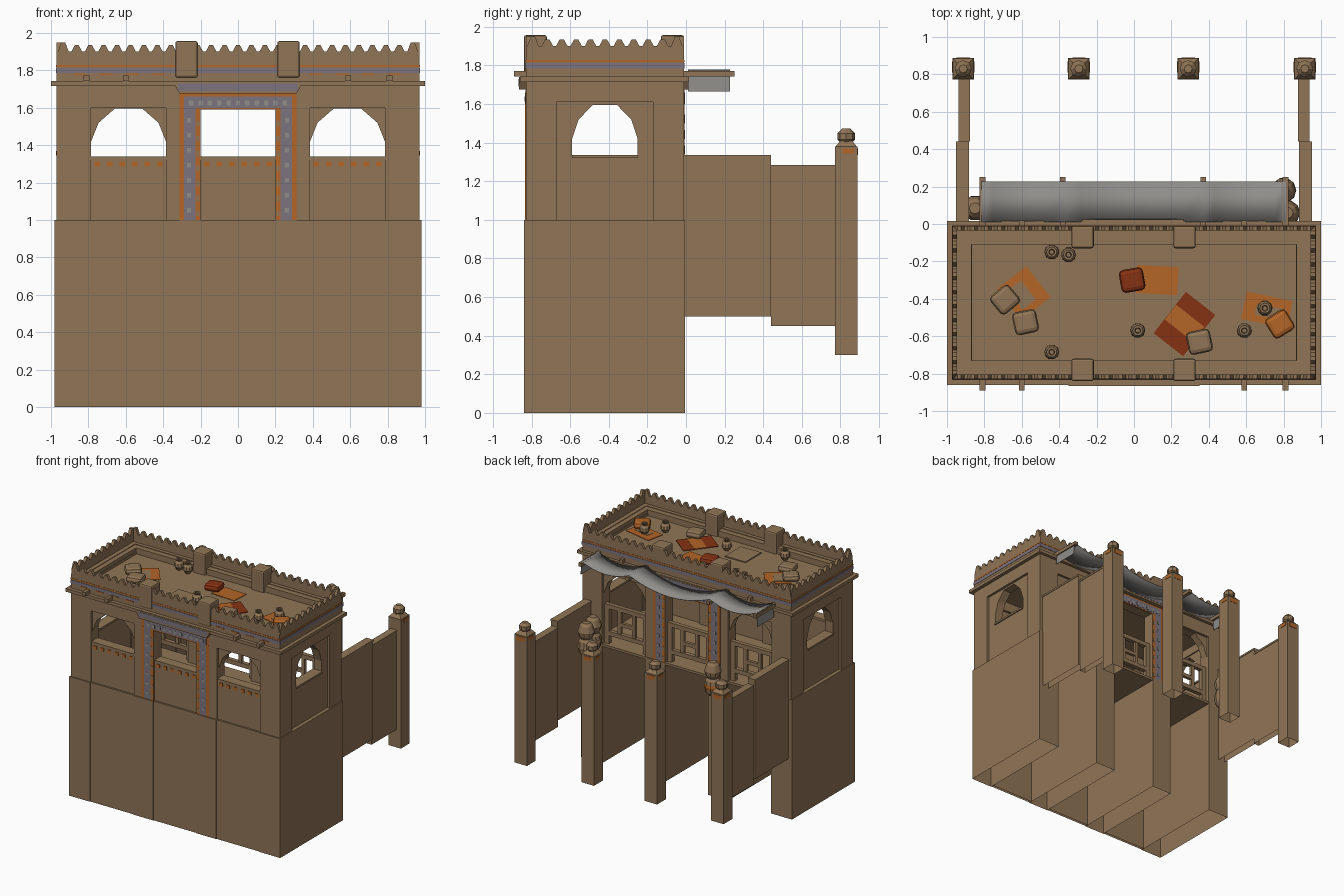
import bpy, bmesh, math
from mathutils import Matrix

if "Cube" in bpy.data.objects:
    bpy.data.objects.remove(bpy.data.objects["Cube"])

def mat(name, r, g, b):
    m = bpy.data.materials.new(name)
    f = lambda c: ((c / 255 + 0.055) / 1.055) ** 2.4
    m.diffuse_color = (f(r), f(g), f(b), 1)
    m.use_nodes = True
    m.node_tree.nodes["Principled BSDF"].inputs["Base Color"].default_value = m.diffuse_color
    return m

CLAY = mat("clay brown", 144, 117, 86)
ORANGE = mat("orange", 179, 102, 39)
RED = mat("rust red", 134, 50, 20)
PURPLE = mat("dusty purple", 124, 115, 126)
GREY = mat("cloth grey", 143, 141, 137)

def finish(name, bm, m, loc=(0, 0, 0), rot=0):
    bmesh.ops.recalc_face_normals(bm, faces=bm.faces)
    me = bpy.data.meshes.new(name)
    bm.to_mesh(me)
    bm.free()
    me.materials.append(m)
    o = bpy.data.objects.new(name, me)
    bpy.context.collection.objects.link(o)
    o.location = loc
    o.rotation_euler[2] = math.radians(rot)
    return o

def box(name, x0, x1, y0, y1, z0, z1, m=CLAY, rot=0, bevel=0, hollow=False):
    bm = bmesh.new()
    bmesh.ops.create_cube(bm, size=1, matrix=Matrix.Diagonal((x1 - x0, y1 - y0, z1 - z0, 1)))
    if hollow:  # open underside
        bmesh.ops.recalc_face_normals(bm, faces=bm.faces)
        bmesh.ops.delete(bm, geom=[f for f in bm.faces if f.normal.z < -.5], context='FACES')
    o = finish(name, bm, m, ((x0 + x1) / 2, (y0 + y1) / 2, (z0 + z1) / 2), rot)
    if bevel:
        b = o.modifiers.new("bevel", 'BEVEL')
        b.width, b.segments = bevel, 2
    return o

def prism(name, pts, axis, a, b, m=CLAY):
    # profile in (x,z) pushed along y, or in (y,z) pushed along x
    bm = bmesh.new()
    put = (lambda p, t: (p[0], t, p[1])) if axis == 'y' else (lambda p, t: (t, p[0], p[1]))
    f = bm.faces.new([bm.verts.new(put(p, a)) for p in pts])
    r = bmesh.ops.extrude_face_region(bm, geom=[f])
    d = (0, b - a, 0) if axis == 'y' else (b - a, 0, 0)
    bmesh.ops.translate(bm, vec=d, verts=[v for v in r['geom'] if isinstance(v, bmesh.types.BMVert)])
    return finish(name, bm, m)

def lathe(name, prof, loc, m=CLAY, n=10):
    bm = bmesh.new()
    rings = [[bm.verts.new((r * math.cos(2 * math.pi * i / n), r * math.sin(2 * math.pi * i / n), z))
              for i in range(n)] for r, z in prof]
    for a, b in zip(rings, rings[1:]):
        for i in range(n):
            bm.faces.new((a[i], a[(i + 1) % n], b[(i + 1) % n], b[i]))
    bm.faces.new(rings[0])
    bm.faces.new(rings[-1])
    return finish(name, bm, m, loc)

def arch(name, c, half, axis, a, b):
    # spandrel plate with a faceted arch cut from its lower edge
    q = [(-1, 1.42), (-.8, 1.52), (-.37, 1.595), (.37, 1.595), (.8, 1.52), (1, 1.42)]
    pts = [(c - half, 1.61)] + [(c + half * u, z) for u, z in q] + [(c + half, 1.61)]
    prism(name, pts, axis, a, b)

# base: four deep piers, open below, with thin front panels between, and the floor
piers = [(-.98, -.785), (-.385, -.2), (.2, .385), (.785, .98)]
for a, b in piers:
    box("base_pier", a, b, -.84, -.005, 0, 1, hollow=True)
for p, q in zip(piers, piers[1:]):
    box("base_panel", p[1], q[0], -.835, -.815, 0, 1, hollow=True)
box("floor", -.97, .97, -.83, -.01, .98, 1.0)

# upper storey front and back walls
for y0, y1, face in ((-.83, -.73, -1), (-.11, -.01, 1)):
    for a, b in piers:
        box("wall_pier", max(a, -.97), min(b, .97), y0, y1, 1, 1.61)
    box("wall_top", -.97, .97, y0, y1, 1.6, 1.83)
    for c in (-.585, .585):
        arch("window_arch", c, .2, 'y', y0 + .02, y1 - .02)
    yo = y0 if face < 0 else y1
    def plate(name, x0, x1, z0, z1, m, t):
        box(name, x0, x1, min(yo, yo + face * t), max(yo, yo + face * t), z0, z1, m)
    # painted door surround
    for s in (-1, 1):
        for n, u, v, m in (("outer_border", .288, .312, ORANGE), ("painted_band", .228, .288, PURPLE),
                           ("inner_border", .2, .228, ORANGE)):
            plate(n, min(s * u, s * v), max(s * u, s * v), 1.0, 1.6, m, .003)
        for i in range(7):
            plate("band_spot", s * .262 - .01, s * .262 + .01, 1.04 + i * .08, 1.065 + i * .08, GREY, .005)
            plate("border_spot", s * .214 - .009, s * .214 + .009, 1.02 + i * .08, 1.05 + i * .08, CLAY, .005)
    plate("lintel_border", -.312, .312, 1.59, 1.675, ORANGE, .002)
    plate("lintel_band", -.288, .288, 1.6, 1.66, PURPLE, .004)
    for i in range(11):
        plate("lintel_spot", -.262 + i * .05, -.238 + i * .05, 1.612, 1.64, GREY, .006)
    hood = [(-.312, 1.675), (.312, 1.675), (.35, 1.74), (-.35, 1.74)]
    prism("door_hood", hood, 'y', yo, yo + face * .035)
    plate("hood_band", -.32, .32, 1.69, 1.73, PURPLE, .037)

# front parapets with painted spots, and back railings
for a, b in ((-.785, -.385), (-.2, .2), (.385, .785)):
    box("front_parapet", a, b, -.82, -.75, 1, 1.32)
    box("parapet_sill", a, b, -.825, -.74, 1.32, 1.34)
    for i in range(6):
        x = a + (b - a) * (i + .5) / 6
        box("parapet_spot", x - .015, x + .015, -.825, -.82, 1.285, 1.312, ORANGE)
    for z in (1.07, 1.295):
        box("railing_bar", a, b, -.075, -.04, z, z + .035)
    for i in (1, 2):
        x = a + (b - a) * i / 3
        box("railing_post", x - .015, x + .015, -.07, -.045, 1.1, 1.3)
    box("railing_cross_bar", a + .13, b - .13, -.07, -.045, 1.17, 1.2)
    for x in (a + .02, b - .02):
        box("railing_end_post", x - .02, x + .02, -.075, -.04, 1, 1.33)

# side walls with a shallow panel and an arched window
for s in (-1, 1):
    def side(name, y0, y1, z0, z1, o=.97, t=.1, m=CLAY):
        box(name, min(s * o, s * (o - t)), max(s * o, s * (o - t)), y0, y1, z0, z1, m)
    side("side_pier", -.83, -.67, 1, 1.83)
    side("side_pier", -.17, -.01, 1, 1.83)
    side("side_top", -.67, -.17, 1.61, 1.83)
    side("side_panel", -.67, -.59, 1, 1.61, .95, .07)
    side("side_panel", -.25, -.17, 1, 1.61, .95, .07)
    side("side_parapet", -.59, -.25, 1, 1.32, .95, .07)
    side("side_sill", -.59, -.25, 1.32, 1.335, .96, .09)
    arch("side_arch", -.42, .17, 'x', s * .88, s * .95)

# roof, inner ledges and cornice
box("roof", -.95, .95, -.82, -.02, 1.68, 1.78)
def ring(name, x, y0, y1, t, z0, z1, m=CLAY):
    for s in (-1, 1):
        box(name, min(s * x, s * (x - t)), max(s * x, s * (x - t)), y0, y1, z0, z1, m)
    box(name, -x + t, x - t, y0, y0 + t, z0, z1, m)
    box(name, -x + t, x - t, y1 - t, y1, z0, z1, m)
ring("inner_ledge", .91, -.775, -.065, .045, 1.75, 1.80)
ring("upper_ledge", .95, -.815, -.025, .04, 1.75, 1.835)
ring("cornice", 1.0, -.86, .015, .06, 1.715, 1.742)
ring("purple_frieze", .973, -.833, -.007, .02, 1.785, 1.812, PURPLE)
ring("orange_line", .972, -.832, -.008, .02, 1.818, 1.828, ORANGE)
for i in range(-6, 7):
    if abs(i) > 2:
        box("frieze_dash", i * .14 - .04, i * .14 + .03, -.8335, -.82, 1.774, 1.783, ORANGE)

# crenellated parapet: one toothed profile per side
def teeth(a, b, n):
    w = (b - a) / n
    pts = [(b, 1.82), (a, 1.82)]
    for i in range(n):
        x, h = a + w * i, 1.95 if i in (0, n - 1) else 1.935
        pts += [(x + w * .1, 1.9), (x + w * .36, h), (x + w * .64, h), (x + w * .9, 1.9)]
    return pts
for y in (-.83, -.035):
    prism("crenellation", teeth(-.97, .97, 27), 'y', y, y + .025)
for x in (-.97, .945):
    prism("crenellation", teeth(-.83, -.01, 11), 'x', x, x + .025)
for x in (-.275, .27):
    for y in (-.78, -.07):
        box("roof_block", x - .06, x + .06, y - .06, y + .06, 1.76, 1.957, bevel=.012)

# beam ends
for x in (-.81, -.6, .59, .81):
    box("front_beam", x - .015, x + .015, -.89, -.8, 1.742, 1.772)
    box("back_beam_end", x - .015, x + .015, -.05, .02, 1.742, 1.772)
for x in (-.81, -.38, .37, .81):
    box("awning_beam", x - .015, x + .015, -.05, .25, 1.742, 1.77)

# awning: cloth sagging between the beams, with hanging ends
top = [(-.825, 1.665), (-.815, 1.775)]
anchors = [-.81, -.38, .37, .81]
for a, b, sag in zip(anchors, anchors[1:], (.05, .08, .05)):
    top += [(a + (b - a) * i / 8, 1.778 - 4 * sag * (i / 8) * (1 - i / 8)) for i in range(8)]
top += [(.812, 1.775), (.82, 1.665)]
bm = bmesh.new()
rows = [[bm.verts.new((x, y, z)) for x, z in top] for y in (.01, .228)]
for i in range(len(top) - 1):
    bm.faces.new((rows[0][i], rows[0][i + 1], rows[1][i + 1], rows[1][i]))
awning = finish("awning", bm, GREY)
for p in awning.data.polygons:
    p.use_smooth = 0 < p.index < len(top) - 2
awning.modifiers.new("thickness", 'SOLIDIFY').thickness = .004

# yard walls and posts
for s in (-1, 1):
    for n, c, h, y0, y1, z0, z1 in (("near", .917, .03, -.01, .44, .5, 1.32), ("near_cap", .917, .034, -.01, .44, 1.32, 1.335),
                                    ("far", .907, .026, .44, .78, .45, 1.27), ("far_cap", .907, .03, .44, .78, 1.27, 1.285)):
        box("yard_wall_" + n, s * c - h, s * c + h, y0, y1, z0, z1, hollow=n in ("near", "far"))
for x in (-.913, -.295, .29, .913):
    box("yard_post", x - .058, x + .058, .772, .888, .3, 1.38, hollow=True)
    box("post_paint", x - .035, x + .035, .884, .891, 1.335, 1.37, ORANGE)
    for s in (-1, 1):
        box("post_paint", x + s * .058 - .003, x + s * .058 + .003, .81, .87, 1.345, 1.37, ORANGE)
    bm = bmesh.new()
    bmesh.ops.create_cone(bm, segments=4, radius1=.08, radius2=.045, depth=.03, cap_ends=True,
                          matrix=Matrix.Rotation(math.pi / 4, 4, 'Z'))
    finish("post_cap", bm, CLAY, (x, .83, 1.393))
    lathe("post_ball", [(.025, 0), (.046, .024), (.046, .056), (.022, .08)], (x, .83, 1.392), n=8)

# hanging jars behind the house: two round bulbs each
jar = [(.03, 0), (.058, .03), (.066, .08), (.058, .13), (.045, .15), (.06, .175), (.066, .21), (.05, .26), (.03, .28)]
for x, y, z, m in ((.8, .18, .97, CLAY), (.82, .06, .97, CLAY), (-.85, .085, .93, CLAY), (-.32, .1, .91, ORANGE)):
    lathe("hanging_jar", jar, (x, y, z))
    lathe("jar_paint", [(.064, .06), (.068, .08), (.064, .1)], (x, y, z), m)

# roof dressing: rugs, cushions, pots and hatch
def rug(x, y, w, d, rot, m, z=1.785):
    box("rug", x - w / 2, x + w / 2, y - d / 2, y + d / 2, 1.779, z, m, rot)
rug(-.59, -.37, .21, .2, -52, ORANGE)
rug(-.6, -.38, .13, .09, -52, CLAY, 1.787)
rug(.125, -.3, .22, .15, -3, ORANGE)
rug(.27, -.535, .2, .28, -38, RED)
rug(.27, -.53, .19, .1, -38, ORANGE, 1.787)
rug(.71, -.46, .25, .15, -12, ORANGE)
rug(.72, -.47, .14, .06, -12, CLAY, 1.787)
for x, y, rot, m in ((-.69, -.405, 40, CLAY), (-.58, -.525, 12, CLAY), (-.01, -.3, 10, RED),
                     (.35, -.63, 12, CLAY), (.78, -.535, 32, ORANGE)):
    box("cushion", x - .065, x + .065, y - .062, y + .062, 1.785, 1.84, m, rot, .024)
for x, y in ((-.44, -.15), (-.35, -.165), (-.44, -.685), (.02, -.57), (.59, -.57), (.7, -.45)):
    lathe("roof_pot", [(.02, 0), (.04, .03), (.035, .06), (.02, .075), (.028, .09), (.016, .09), (.012, .05)], (x, y, 1.78))
box("roof_hatch", -.23, -.04, -.67, -.46, 1.77, 1.788)
